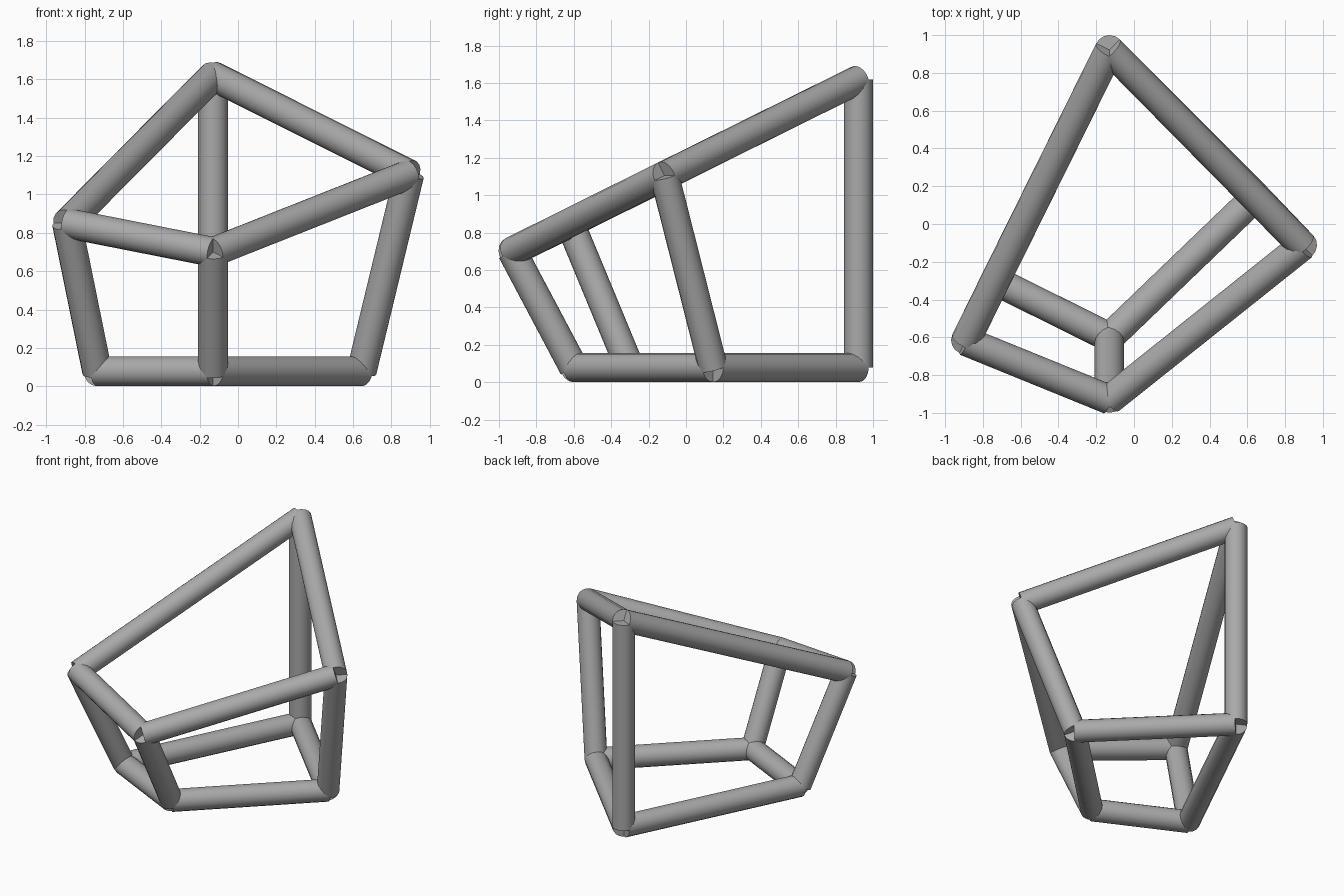
import bpy
import math
from mathutils import Vector

cube = bpy.data.objects.get("Cube")
if cube:
    bpy.data.objects.remove(cube, do_unlink=True)

RADIUS = 0.078
SIDES = 16

grey = bpy.data.materials.new("plain grey")
grey.use_nodes = True
grey.diffuse_color = (0.4, 0.4, 0.4, 1)
grey.node_tree.nodes["Principled BSDF"].inputs["Base Color"].default_value = grey.diffuse_color

# Joint centres of the floor ring and the sloping top ring
base = {
    "front": Vector((-0.13, -0.60, 0.078)),
    "left": Vector((0.645, 0.145, 0.078)),
    "back": Vector((-0.13, 0.922, 0.078)),
    "right": Vector((-0.735, -0.30, 0.078)),
}
top = {
    "front": Vector((-0.13, -0.93, 0.70)),
    "left": Vector((0.893, -0.115, 1.105)),
    "back": Vector((-0.13, 0.922, 1.618)),
    "right": Vector((-0.892, -0.62, 0.85)),
}


def tube(name, start, end):
    """Closed round bar whose flat ends sit on the two joints."""
    axis = end - start
    bpy.ops.mesh.primitive_cylinder_add(
        vertices=SIDES, radius=RADIUS, depth=axis.length,
        location=(start + end) / 2,
        rotation=axis.to_track_quat("Z", "Y").to_euler())
    bar = bpy.context.object
    bar.name = name
    bar.data.materials.append(grey)
    bpy.ops.object.shade_smooth_by_angle(angle=math.radians(35))


corners = list(base)
for i, corner in enumerate(corners):
    following = corners[(i + 1) % len(corners)]
    # Floor bar, top bar and upright of this corner
    tube(f"base_bar_{corner}_{following}", base[corner], base[following])
    tube(f"top_bar_{corner}_{following}", top[corner], top[following])
    tube(f"post_{corner}", base[corner], top[corner])
